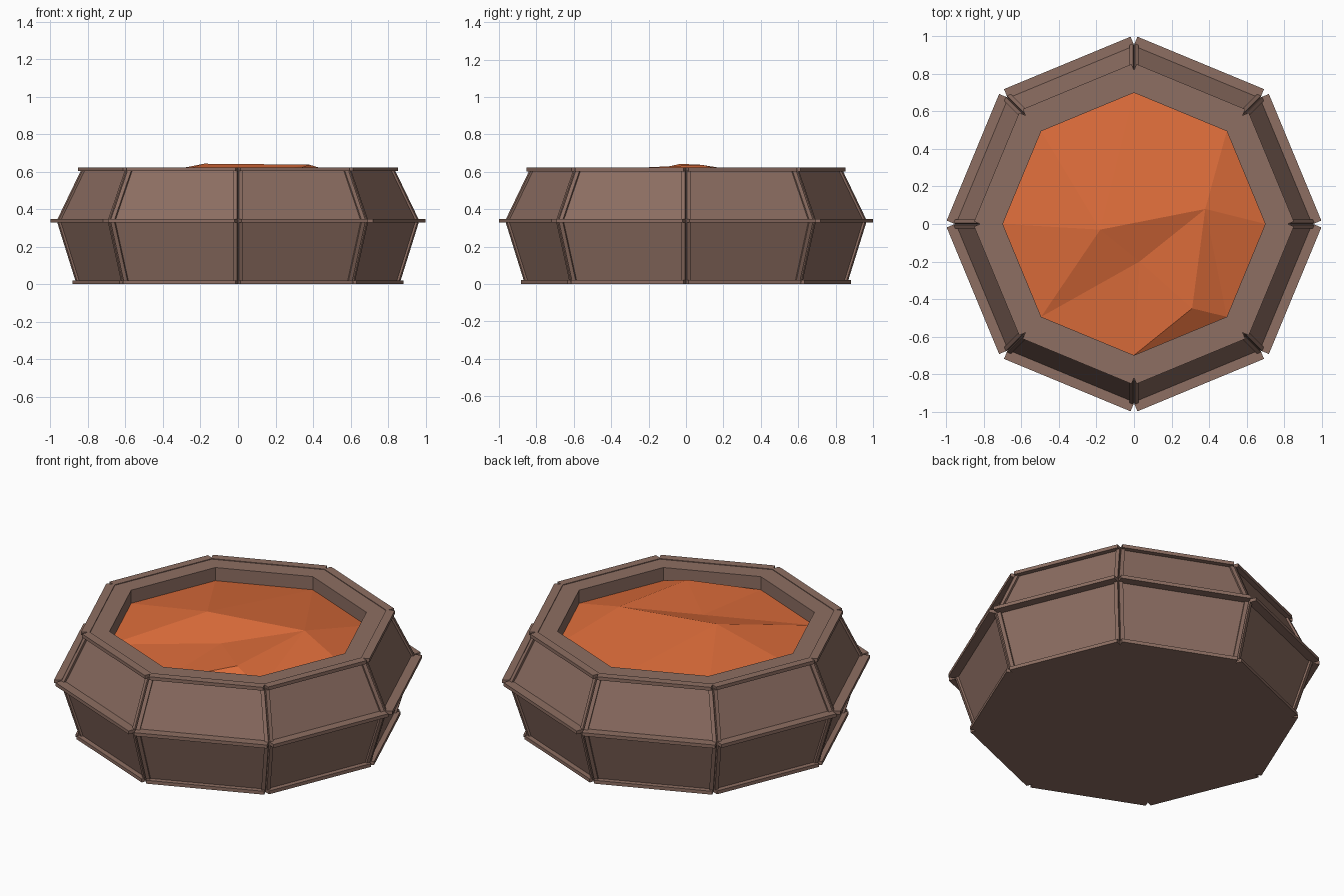
import bpy, bmesh, math
from mathutils import Vector, geometry

if "Cube" in bpy.data.objects:
    bpy.data.objects.remove(bpy.data.objects["Cube"])

def material(name, rgb):
    lin = [((c / 255 + 0.055) / 1.055) ** 2.4 for c in rgb]
    m = bpy.data.materials.new(name)
    m.diffuse_color = (*lin, 1)
    m.use_nodes = True
    m.node_tree.nodes["Principled BSDF"].inputs["Base Color"].default_value = m.diffuse_color
    return m

brown = material("clay brown", (141, 110, 98))
orange = material("orange filling", (220, 108, 58))

def make(name, bm, mat):
    bmesh.ops.recalc_face_normals(bm, faces=bm.faces)
    me = bpy.data.meshes.new(name)
    bm.to_mesh(me)
    bm.free()
    me.materials.append(mat)
    ob = bpy.data.objects.new(name, me)
    bpy.context.collection.objects.link(ob)
    return ob

N = 8
HALF = math.pi / N
C, S = math.cos(HALF), math.sin(HALF)

def corner(i, r, z):
    a = 2 * HALF * i
    return Vector((r * math.cos(a), r * math.sin(a), z))

def prism(bm, quad, offset):
    lo = [bm.verts.new(p) for p in quad]
    hi = [bm.verts.new(p + offset) for p in quad]
    bm.faces.new(lo)
    bm.faces.new(hi[::-1])
    for i in range(4):
        j = (i + 1) % 4
        bm.faces.new((lo[i], hi[i], hi[j], lo[j]))

# Eight-sided bowl with a flat rim and a hollow
BOT, MID, TOP = (0.85, 0.0), (0.955, 0.337), (0.82, 0.618)
profile = [BOT, MID, TOP, (0.70, 0.618), (0.70, 0.48)]
bm = bmesh.new()
rings = [[bm.verts.new(corner(i, r, z)) for i in range(N)] for r, z in profile]
for a, b in zip(rings, rings[1:]):
    for i in range(N):
        j = (i + 1) % N
        bm.faces.new((a[i], a[j], b[j], b[i]))
bm.faces.new(rings[0][::-1])
bm.faces.new(rings[-1])
make("bowl_body", bm, brown)

# Horizontal trim bars: square ends leave small notches at the corners
def trim(name, r, outer, z0, z1):
    bm = bmesh.new()
    inner, h = r * C - 0.012, r * S
    for i in range(N):
        a = HALF * (2 * i + 1)
        n = Vector((math.cos(a), math.sin(a), 0))
        t = Vector((-n.y, n.x, 0))
        up = Vector((0, 0, z0))
        quad = [n * inner - t * h + up, n * outer - t * h + up,
                n * outer + t * h + up, n * inner + t * h + up]
        prism(bm, quad, Vector((0, 0, z1 - z0)))
    make(name, bm, brown)

trim("bottom_trim", 0.85, 0.82, 0.0, 0.02)
trim("middle_trim", 0.955, 0.93, 0.328, 0.348)
trim("top_trim", 0.82, 0.793, 0.602, 0.622)

# Slanted strips along both side edges of every panel
def strips(name, low, high, width=0.022, raised=0.012):
    bm = bmesh.new()
    for i in range(N):
        for k, other in ((i, i + 1), (i + 1, i)):
            p0, p1 = corner(k, *low), corner(k, *high)
            t = (corner(other, *low) - p0).normalized()
            n = t.cross(p1 - p0).normalized()
            if n.dot(Vector((p0.x, p0.y, 0))) < 0:
                n = -n
            prism(bm, [p0, p0 + t * width, p1 + t * width, p1], n * raised)
    make(name, bm, brown)

strips("lower_corner_strips", (0.853, 0.01), MID)
strips("upper_corner_strips", MID, (0.826, 0.605))

# Uneven faceted filling
pts = [corner(i, 0.70, 0.54) for i in range(N)]
pts += [Vector(p) for p in ((-0.18, -0.03, 0.642), (0.38, 0.08, 0.637),
                            (0.03, -0.20, 0.575), (0.31, -0.45, 0.612))]
vs, _, fs, *_ = geometry.delaunay_2d_cdt([p.to_2d() for p in pts], [], [list(range(N))], 1, 1e-5)
bm = bmesh.new()
verts = [bm.verts.new((v.x, v.y, min(pts, key=lambda p: (p.to_2d() - v).length).z)) for v in vs]
for f in fs:
    bm.faces.new([verts[i] for i in f])
fill = make("filling", bm, orange)
if fill.data.polygons[0].normal.z < 0:
    fill.data.flip_normals()
